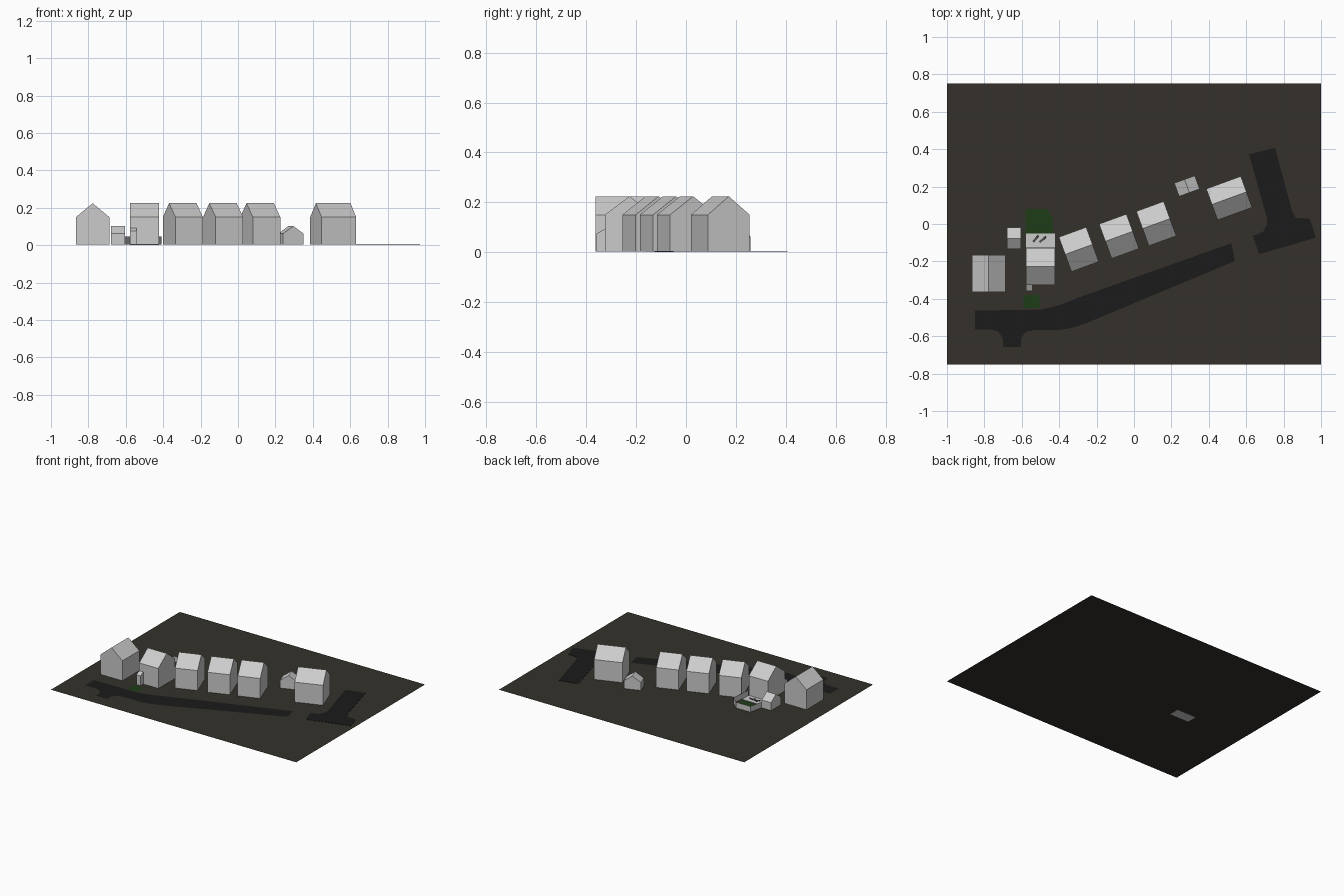
import bpy, bmesh, math
from mathutils import Matrix

if "Cube" in bpy.data.objects:
    bpy.data.objects.remove(bpy.data.objects["Cube"])

Z0 = 0.0015  # ground level; the patio slab dips to zero
Z1 = 0.003   # base of everything standing on the ground


def material(name, rgb):
    m = bpy.data.materials.new(name)
    m.diffuse_color = (*rgb, 1)
    m.use_nodes = True
    m.node_tree.nodes["Principled BSDF"].inputs["Base Color"].default_value = m.diffuse_color
    return m


EARTH = material("earth", (0.035, 0.031, 0.024))
ASPHALT = material("asphalt", (0.0107, 0.0107, 0.0107))
GRASS = material("grass", (0.012, 0.045, 0.008))
FABRIC = material("dark_fabric", (0.08, 0.08, 0.08))


def make(name, bm, mat=None):
    bmesh.ops.recalc_face_normals(bm, faces=bm.faces)
    me = bpy.data.meshes.new(name)
    bm.to_mesh(me)
    bm.free()
    ob = bpy.data.objects.new(name, me)
    bpy.context.collection.objects.link(ob)
    if mat:
        me.materials.append(mat)
    return ob


def extrude(bm, pts, offset):
    face = bm.faces.new([bm.verts.new(p) for p in pts])
    out = bmesh.ops.extrude_face_region(bm, geom=[face], use_keep_orig=True)
    verts = [g for g in out["geom"] if isinstance(g, bmesh.types.BMVert)]
    bmesh.ops.translate(bm, verts=verts, vec=offset)


def slab(name, pts, z, h, mat=None):
    bm = bmesh.new()
    extrude(bm, [(x, y, z) for x, y in pts], (0, 0, h))
    return make(name, bm, mat)


def sheet(name, pts, z, mat):
    bm = bmesh.new()
    face = bm.faces.new([bm.verts.new((x, y, z)) for x, y in pts])
    face.normal_update()
    ob = make(name, bm, mat)
    if ob.data.polygons[0].normal.z < 0:
        ob.data.flip_normals()
    return ob


def rect(x0, x1, y0, y1):
    return [(x0, y0), (x1, y0), (x1, y1), (x0, y1)]


def gabled(name, x, y, ridge, span, eaves, top, angle):
    # gable profile swept along the ridge direction
    bm = bmesh.new()
    s = span / 2
    prof = [(-s, 0), (s, 0), (s, eaves), (0, top), (-s, eaves)]
    extrude(bm, [(-ridge / 2, a, b) for a, b in prof], (ridge, 0, 0))
    ob = make(name, bm)
    ob.location = (x, y, Z1)
    ob.rotation_euler.z = math.radians(angle)
    return ob


# ground sheet
sheet("ground", rect(-1, 1, -0.75, 0.75), Z0, EARTH)

# roads
sheet("main_road", [(-.85, -.463), (-.50, -.458), (-.40, -.435), (-.29, -.391), (.52, -.103),
      (.54, -.198), (-.25, -.528), (-.33, -.555), (-.40, -.567), (-.53, -.567), (-.58, -.577),
      (-.605, -.612), (-.605, -.657), (-.70, -.657), (-.70, -.612), (-.725, -.577),
      (-.76, -.565), (-.85, -.565)], Z1, ASPHALT)
slab("side_road", [(.615, .372), (.754, .408), (.845, .07), (.865, .033), (.94, .028),
     (.973, -.073), (.668, -.162), (.635, -.063), (.69, -.042), (.711, 0), (.711, .03)],
     Z1, 0.002, ASPHALT)

# houses: name, centre, ridge length, span, rotation
for name, x, y, ridge, span, a in [
        ("corner_house_left", -.777, -.265, .197, .178, 90),
        ("main_house", -.50, -.227, .156, .197, 0),
        ("row_house_1", -.295, -.136, .156, .197, 20),
        ("row_house_2", -.080, -.066, .156, .197, 20),
        ("row_house_3", .119, .002, .156, .197, 20),
        ("corner_house_right", .509, .138, .197, .178, 20)]:
    gabled(name, x, y, ridge, span, 0.147, 0.221, a)

# outbuildings
gabled("shed_left", -.642, -.077, .076, .115, .058, .099, 0)
gabled("shed_right", .283, .203, .076, .117, .058, .099, 110)

# lean-to porch on the main house front
bm = bmesh.new()
extrude(bm, [(-.578, -.325, Z1), (-.578, -.358, Z1), (-.578, -.358, .075), (-.578, -.325, .093)],
        (.034, 0, 0))
make("porch", bm)

# gardens and patio
sheet("back_lawn", [(-.58, -.05), (-.432, -.05), (-.435, .03), (-.465, .08), (-.58, .08)],
      Z1, GRASS)
sheet("front_lawn", rect(-.59, -.505, -.449, -.379), Z1, GRASS)
slab("patio", rect(-.578, -.422, -.126, -.05), 0, 0.006)

# garden wall: upright sheet following a path
path = [(-.605, -.03), (-.58, .08), (-.465, .08), (-.408, .03), (-.422, -.126)]
bm = bmesh.new()
low = [bm.verts.new((x, y, Z1)) for x, y in path]
high = [bm.verts.new((x, y, .046)) for x, y in path]
for i in range(len(path) - 1):
    bm.faces.new([low[i], low[i + 1], high[i + 1], high[i]])
make("garden_wall", bm)

# sun loungers: flat seat with a raised back
for i, (x, y, a) in enumerate([(-.525, -.079, 50), (-.488, -.083, 38)]):
    bm = bmesh.new()
    prof = [(-.022, .004), (.006, .004), (.022, .014), (.021, .016), (.005, .007), (-.022, .007)]
    extrude(bm, [(p, -.006, q) for p, q in prof], (0, .012, 0))
    for lx in (-.016, .005):
        bmesh.ops.create_cube(bm, size=1, matrix=Matrix.Translation((lx, 0, .0025))
                              @ Matrix.Diagonal((.002, .011, .004, 1)))
    ob = make(f"lounger_{i + 1}", bm, FABRIC)
    ob.location = (x, y, .006)
    ob.rotation_euler.z = math.radians(a)
